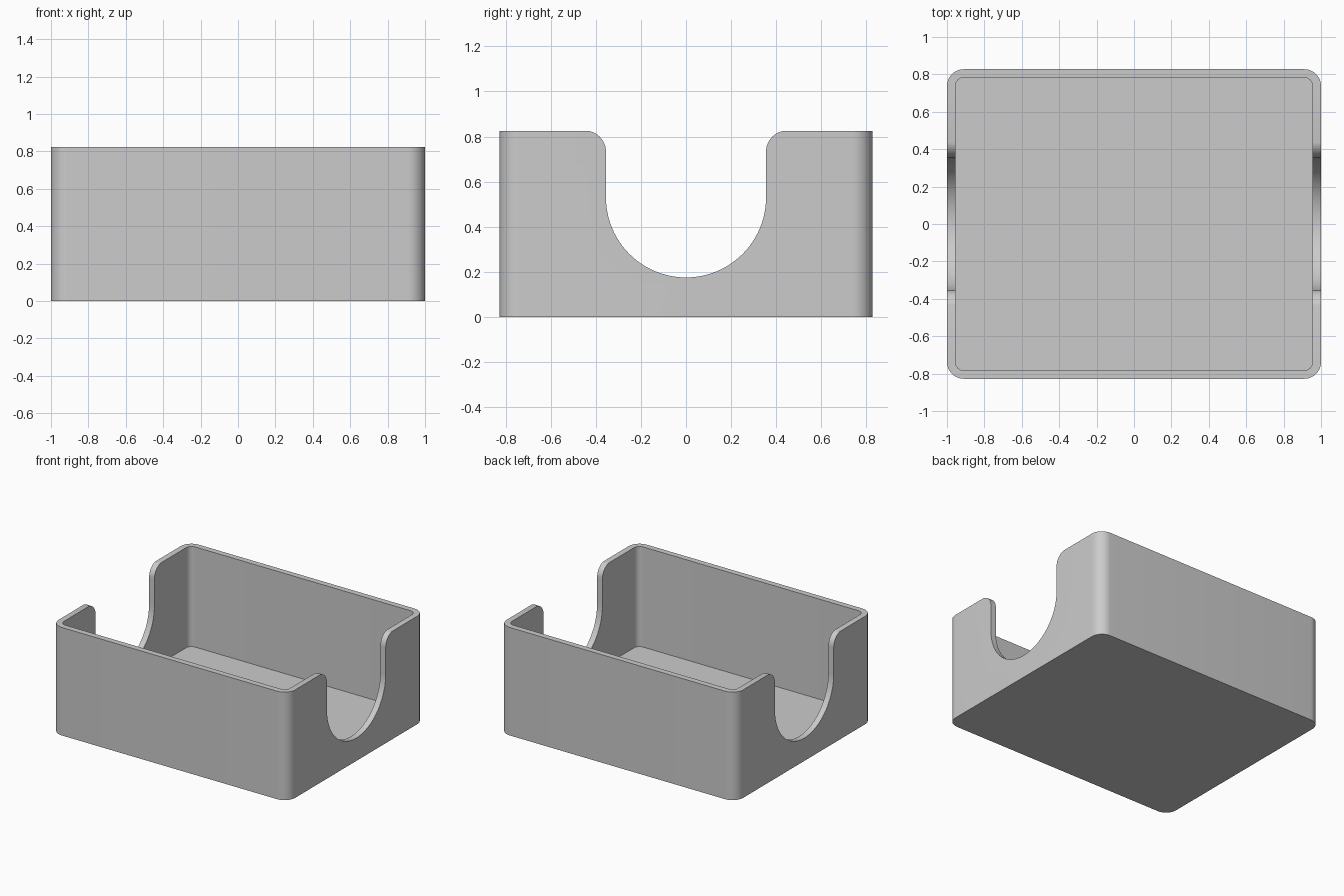
import bpy
import bmesh
from math import sin, cos, pi

LENGTH, DEPTH, HEIGHT = 2.0, 1.655, 0.825
WALL, FLOOR, CORNER = 0.045, 0.06, 0.09
NOTCH_R, NOTCH_Z, FILLET = 0.355, 0.53, 0.093

default = bpy.data.objects.get("Cube")
if default:
    bpy.data.objects.remove(default, do_unlink=True)

grey = bpy.data.materials.new("plain grey")
grey.use_nodes = True
colour = (0.6, 0.6, 0.6, 1)
grey.diffuse_color = colour
grey.node_tree.nodes["Principled BSDF"].inputs["Base Color"].default_value = colour


def arc(cx, cy, r, start, end, steps):
    """Points along a circular arc."""
    angles = [start + (end - start) * i / steps for i in range(steps + 1)]
    return [(cx + r * cos(a), cy + r * sin(a)) for a in angles]


def rounded_outline(inset):
    """Rounded rectangle, inset from the outer wall."""
    r = CORNER - inset
    x, y = LENGTH / 2 - CORNER, DEPTH / 2 - CORNER
    points = []
    for k, (sx, sy) in enumerate([(1, 1), (-1, 1), (-1, -1), (1, -1)]):
        points += arc(sx * x, sy * y, r, k * pi / 2, (k + 1) * pi / 2, 12)
    return points


def loft(name, loops):
    """Join matching loops of 3D points and cap both ends."""
    bm = bmesh.new()
    rings = [[bm.verts.new(p) for p in loop] for loop in loops]
    n = len(rings[0])
    for a, b in zip(rings, rings[1:]):
        for i in range(n):
            j = (i + 1) % n
            bm.faces.new((a[i], a[j], b[j], b[i]))
    bm.faces.new(rings[0][::-1])
    bm.faces.new(rings[-1])
    bmesh.ops.recalc_face_normals(bm, faces=bm.faces)
    mesh = bpy.data.meshes.new(name)
    bm.to_mesh(mesh)
    bm.free()
    mesh.materials.append(grey)
    obj = bpy.data.objects.new(name, mesh)
    bpy.context.collection.objects.link(obj)
    return obj


# Open tray: outside wall, rim, inside wall and floor
sections = [(0, 0), (0, HEIGHT), (WALL, HEIGHT), (WALL, FLOOR)]
tray = loft("tray", [[(x, y, z) for x, y in rounded_outline(inset)]
                     for inset, z in sections])

# U-shaped notch with flared top corners, cut through both ends
flare_z = HEIGHT + 0.001 - FILLET
half = arc(0, NOTCH_Z, NOTCH_R, -pi / 2, 0, 24)
half += arc(NOTCH_R + FILLET, flare_z, FILLET, pi, pi / 2, 12)
half.append((NOTCH_R + FILLET, HEIGHT + 0.2))
profile = half + [(-y, z) for y, z in reversed(half[1:])]
cutter = loft("notch_cutter", [[(x, y, z) for y, z in profile]
                               for x in (-LENGTH, LENGTH)])
cutter.hide_render = True

cut = tray.modifiers.new("notches", "BOOLEAN")
cut.operation = "DIFFERENCE"
cut.solver = "EXACT"
cut.object = cutter

bpy.ops.object.select_all(action="DESELECT")
tray.select_set(True)
bpy.context.view_layer.objects.active = tray
bpy.ops.object.modifier_apply(modifier=cut.name)
bpy.data.objects.remove(cutter, do_unlink=True)
bpy.ops.object.shade_smooth_by_angle(angle=pi / 6)
